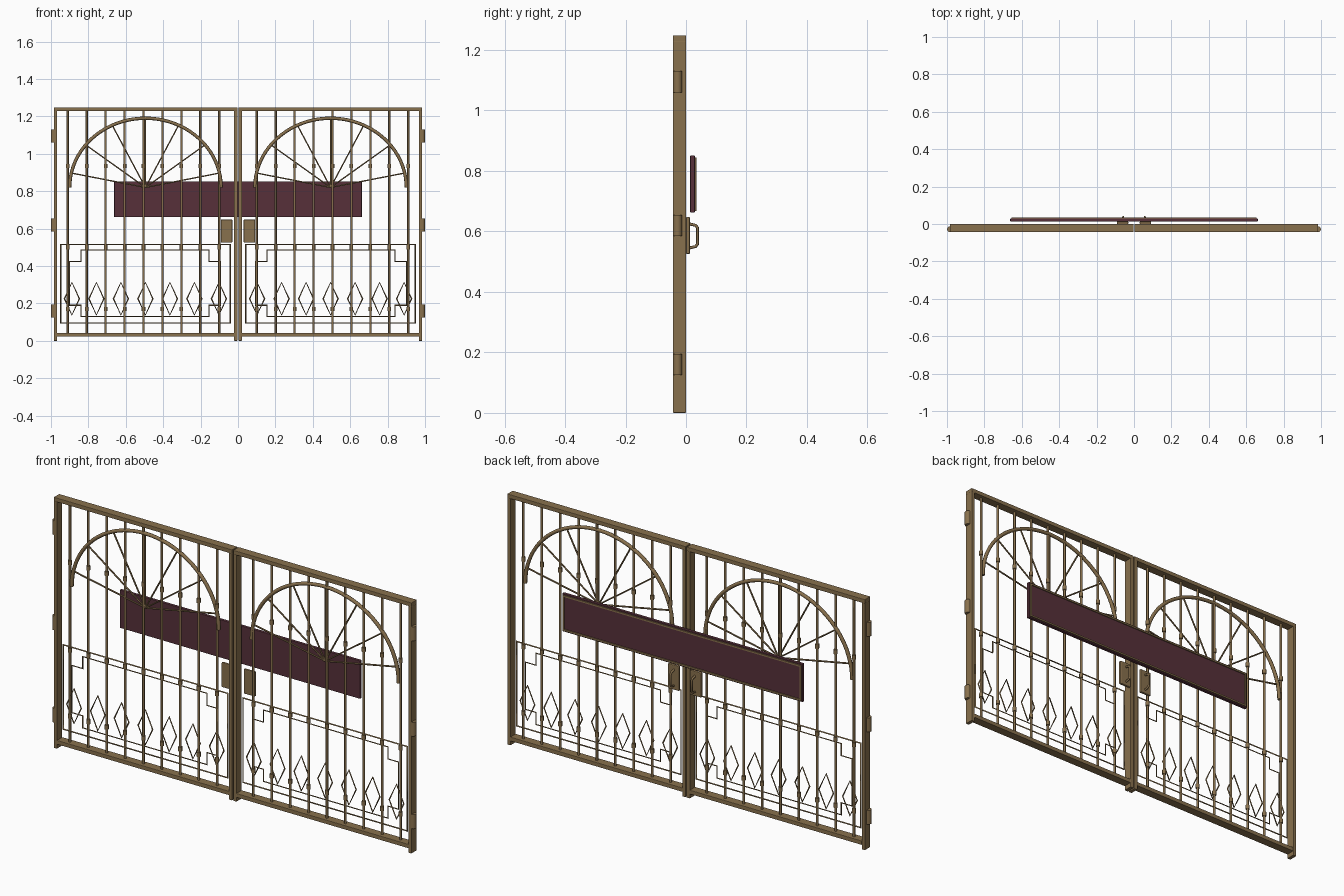
import bpy, bmesh
from math import sin, cos, radians, pi
from mathutils import Matrix

if "Cube" in bpy.data.objects:
    bpy.data.objects.remove(bpy.data.objects["Cube"])


def material(name, rgb):
    m = bpy.data.materials.new(name)
    m.diffuse_color = (*rgb, 1)
    m.use_nodes = True
    m.node_tree.nodes["Principled BSDF"].inputs["Base Color"].default_value = m.diffuse_color
    return m


BRONZE = material("bronze", (0.25, 0.165, 0.075))
MAROON = material("maroon", (0.095, 0.03, 0.042))
YC = -0.0215   # middle plane of the gate
CX = 0.495     # middle of the right leaf


def finish(ob, mat, mirror, bevel=0.0):
    ob.data.materials.clear()
    ob.data.materials.append(mat)
    if bevel:
        b = ob.modifiers.new("bevel", 'BEVEL')
        b.width, b.segments = bevel, 2
    if mirror:
        ob.modifiers.new("mirror", 'MIRROR')
    return ob


def boxes(name, spans, mat=BRONZE, mirror=True, bevel=0.0):
    """One object from boxes given as (x0, x1, y0, y1, z0, z1)."""
    bm = bmesh.new()
    for x0, x1, y0, y1, z0, z1 in spans:
        mid = Matrix.Translation(((x0 + x1) / 2, (y0 + y1) / 2, (z0 + z1) / 2))
        bmesh.ops.create_cube(bm, size=1, matrix=mid @ Matrix.Diagonal((x1 - x0, y1 - y0, z1 - z0, 1)))
    me = bpy.data.meshes.new(name)
    bm.to_mesh(me)
    bm.free()
    ob = bpy.data.objects.new(name, me)
    bpy.context.collection.objects.link(ob)
    return finish(ob, mat, mirror, bevel)


def rods(name, paths, radius, closed=False, res=1, mirror=True):
    """One mesh of rods swept along point lists."""
    cu = bpy.data.curves.new(name, 'CURVE')
    cu.dimensions = '3D'
    cu.bevel_depth, cu.bevel_resolution, cu.use_fill_caps = radius, res, True
    for pts in paths:
        sp = cu.splines.new('POLY')
        sp.points.add(len(pts) - 1)
        for p, co in zip(sp.points, pts):
            p.co = (*co, 1)
        sp.use_cyclic_u = closed
    ob = bpy.data.objects.new(name, cu)
    bpy.context.collection.objects.link(ob)
    bpy.ops.object.select_all(action='DESELECT')
    ob.select_set(True)
    bpy.context.view_layer.objects.active = ob
    bpy.ops.object.convert(target='MESH')
    ob = bpy.context.object
    ob.name = name
    if res:
        bpy.ops.object.shade_smooth_by_angle(angle=radians(50))
    return finish(ob, BRONZE, mirror)


# Outer frame of each leaf
boxes("stiles", [(0.003, 0.021, -0.043, 0, 0, 1.23), (0.967, 0.985, -0.043, 0, 0, 1.23)], bevel=0.002)
boxes("rails", [(0.003, 0.985, -0.043, 0, 1.228, 1.248), (0.02, 0.968, -0.043, 0, 0.022, 0.042)], bevel=0.002)

# Hinge barrels
rods("hinges", [[(0.985, -0.028, z - 0.035), (0.985, -0.028, z + 0.035)] for z in (0.16, 0.62, 1.095)],
     0.015, res=3)

# Vertical bars with collars
bar_x = [0.1 + 0.1013 * i for i in range(9)]
rods("vertical_bars", [[(x, YC, 0.04), (x, YC, 1.23)] for x in bar_x], 0.006, res=2)
rods("bar_collars", [[(x, YC, z - 0.011), (x, YC, z + 0.011)]
                     for x in bar_x for z in (0.17, 0.5, 0.935)], 0.0095, res=2)


# Fan arch and its spokes
def arch(a, k=1.0):
    return (CX + 0.405 * k * cos(a), YC, 0.82 + 0.37 * k * sin(a))


rods("arch", [[arch(pi * i / 40) for i in range(41)]], 0.009, res=2)
rods("fan_spokes", [[(CX, YC, 0.82), arch(radians(12 + 26 * i))] for i in range(7)], 0.004)

# Lower panel: outer rectangle, notched inner frame, row of diamonds
x0, x1, z0, z1 = 0.042, 0.947, 0.095, 0.515
rods("lower_panel_frame", [[(x0, YC, z0), (x1, YC, z0), (x1, YC, z1), (x0, YC, z1)]], 0.005, True, 0)
a, b, c, d, n = 0.095, 0.9, 0.13, 0.485, 0.06
notched = [(a + n, c), (b - n, c), (b - n, c + n), (b, c + n), (b, d - n), (b - n, d - n),
           (b - n, d), (a + n, d), (a + n, d - n), (a, d - n), (a, c + n), (a + n, c + n)]
rods("notched_frame", [[(x, YC, z) for x, z in notched]], 0.004, True, 0)
rods("diamonds", [[(x, YC, 0.138), (x + 0.04, YC, 0.225), (x, YC, 0.312), (x - 0.04, YC, 0.225)]
                  for x in [CX + 0.131 * i for i in range(-3, 4)]], 0.004, True, 0)

# Lock plates and pull handles on the back
boxes("lock_plates", [(0.03, 0.092, 0, 0.013, 0.525, 0.648)], bevel=0.004)
rods("pull_handles", [[(0.058, 0.01, 0.545), (0.058, 0.032, 0.55), (0.058, 0.038, 0.558),
                       (0.058, 0.038, 0.612), (0.058, 0.032, 0.62), (0.058, 0.01, 0.625)]], 0.005, res=2)

# Sign board with a raised rim on the back
boxes("sign_board", [(-0.662, 0.662, 0.014, 0.029, 0.662, 0.851)], MAROON, False, 0.002)
w, t, r = 0.656, 0.845, 0.008
boxes("sign_rim", [(-w, w, 0.027, 0.034, 0.668, 0.668 + r), (-w, w, 0.027, 0.034, t - r, t),
                   (-w, -w + r, 0.027, 0.034, 0.668, t), (w - r, w, 0.027, 0.034, 0.668, t)], mirror=False)
